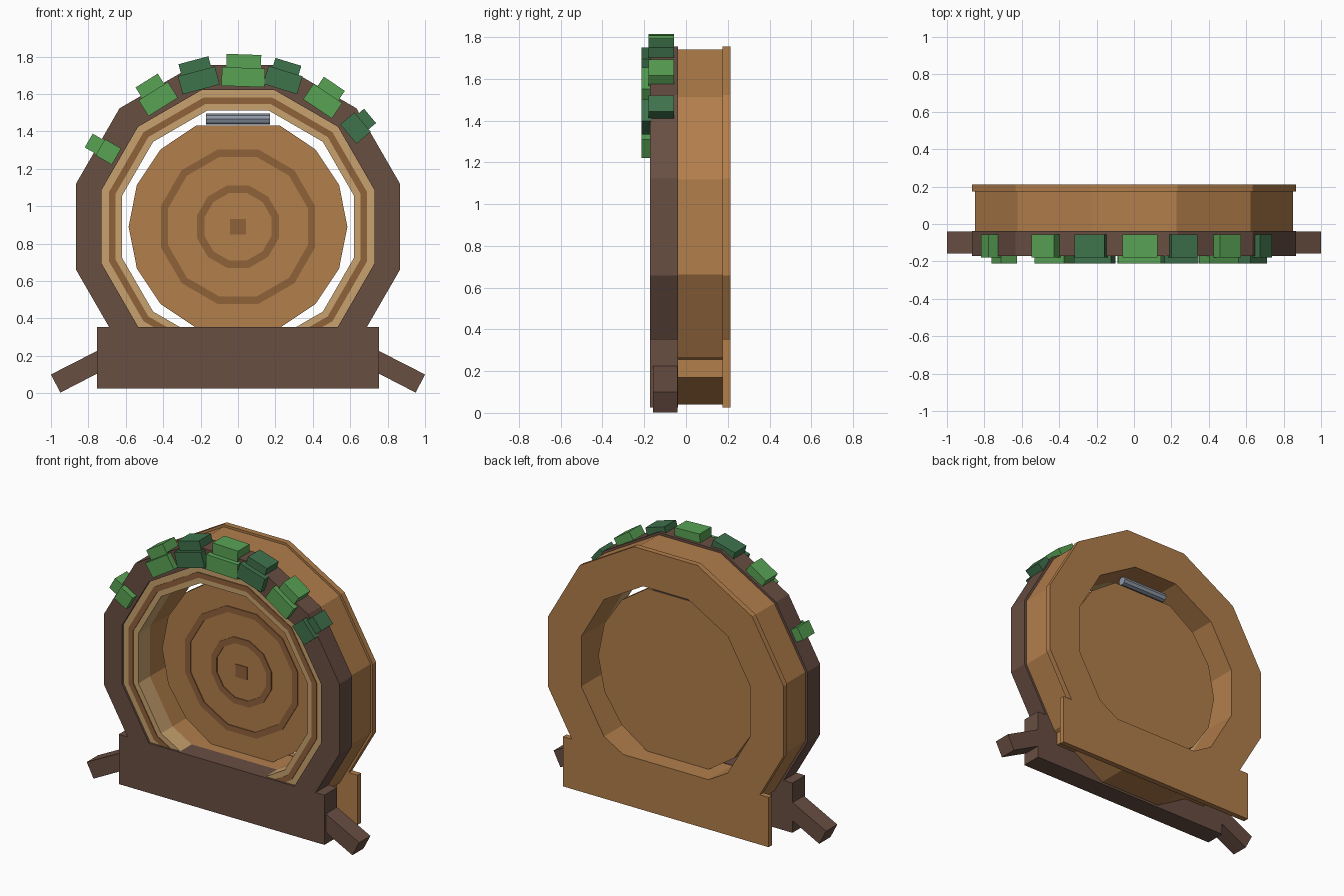
import bpy, bmesh, math

if "Cube" in bpy.data.objects:
    bpy.data.objects.remove(bpy.data.objects["Cube"])

CZ = 0.89  # height of the round frame's centre


def material(name, hexcode):
    rgb = [int(hexcode[i:i + 2], 16) / 255 for i in (0, 2, 4)]
    lin = [c / 12.92 if c <= 0.04045 else ((c + 0.055) / 1.055) ** 2.4 for c in rgb]
    m = bpy.data.materials.new(name)
    m.diffuse_color = (*lin, 1)
    m.use_nodes = True
    m.node_tree.nodes["Principled BSDF"].inputs["Base Color"].default_value = m.diffuse_color
    return m


BARK = material("dark bark", "684E42")
WOOD = material("warm wood", "B27E4B")
STRIPE = material("brown stripe", "8F623A")
TAN = material("light tan", "C8A26E")
LEAF = material("light leaf", "59A355")
LEAF_DARK = material("dark leaf", "3F734C")
METAL = material("grey metal", "8E98A6")


def finish(name, bm, mat):
    bmesh.ops.recalc_face_normals(bm, faces=bm.faces)
    me = bpy.data.meshes.new(name)
    bm.to_mesh(me)
    bm.free()
    me.materials.append(mat)
    ob = bpy.data.objects.new(name, me)
    bpy.context.collection.objects.link(ob)
    return ob


def prism(name, pts, y0, y1, mat):
    """Extrude an (x, z) outline from y0 to y1."""
    bm = bmesh.new()
    a = [bm.verts.new((x, y0, z)) for x, z in pts]
    b = [bm.verts.new((x, y1, z)) for x, z in pts]
    bm.faces.new(a)
    bm.faces.new(b[::-1])
    n = len(pts)
    for i in range(n):
        j = (i + 1) % n
        bm.faces.new((a[i], b[i], b[j], a[j]))
    return finish(name, bm, mat)


def box(name, x0, x1, y0, y1, z0, z1, mat):
    return prism(name, [(x0, z0), (x1, z0), (x1, z1), (x0, z1)], y0, y1, mat)


def ring(name, outer, inner, y0, y1, mat, n=12):
    """Flat-sided ring; radii are measured to the middle of the sides."""
    bm = bmesh.new()
    loops = []
    for r, y in ((outer, y0), (outer, y1), (inner, y1), (inner, y0)):
        R = r / math.cos(math.pi / n)
        loops.append([bm.verts.new((R * math.cos((k + .5) * math.tau / n), y,
                                    CZ + R * math.sin((k + .5) * math.tau / n)))
                      for k in range(n)])
    for s in range(4):
        p, q = loops[s], loops[(s + 1) % 4]
        for i in range(n):
            j = (i + 1) % n
            bm.faces.new((p[i], p[j], q[j], q[i]))
    return finish(name, bm, mat)


def radial_block(name, ang, r, tang, rad, y0, y1, mat):
    """Block lying along the rim at an angle in degrees."""
    c, s = math.cos(math.radians(ang)), math.sin(math.radians(ang))
    pts = []
    for u, v in ((-1, -1), (1, -1), (1, 1), (-1, 1)):
        t, d = u * tang / 2, r + v * rad / 2
        pts.append((d * c - t * s, CZ + d * s + t * c))
    return prism(name, pts, y0, y1, mat)


# Round frame, tunnel and back plate
ring("front_frame", 0.865, 0.73, -0.172, -0.038, BARK)
ring("tunnel_wall", 0.85, 0.62, -0.038, 0.175, WOOD)
ring("back_plate", 0.865, 0.62, 0.175, 0.212, WOOD)

# Bases
box("front_base", -0.755, 0.755, -0.172, -0.038, 0.025, 0.355, BARK)
box("back_base", -0.755, 0.755, 0.175, 0.212, 0.025, 0.355, WOOD)
box("tunnel_floor", -0.6, 0.6, -0.038, 0.175, 0.17, 0.352, WOOD)

# Slanted feet
for side, tag in ((-1, "left"), (1, "right")):
    prism("foot_" + tag, [(side * x, z) for x, z in
                          ((0.7, 0.253), (1.0, 0.1), (0.95, 0.003), (0.7, 0.132))],
          -0.158, -0.04, BARK)

# Tan lining with a painted stripe
ring("lining", 0.73, 0.62, -0.158, -0.038, TAN)
ring("lining_stripe", 0.69, 0.655, -0.163, -0.157, STRIPE)

# Hatch disc: sixteen sides, flattened at top and bottom
prism("hatch", [(0.585 * math.cos(k * math.tau / 16), CZ + 0.585 * math.sin(k * math.tau / 16))
                for k in range(16) if k not in (4, 12)], 0.04, 0.085, WOOD)
ring("hatch_outer_stripe", 0.412, 0.373, 0.034, 0.041, STRIPE)
ring("hatch_inner_stripe", 0.22, 0.18, 0.034, 0.041, STRIPE)
box("hatch_centre", -0.042, 0.042, 0.034, 0.041, CZ - 0.042, CZ + 0.042, STRIPE)

# Hinge rod
bm = bmesh.new()
bmesh.ops.create_cone(bm, cap_ends=True, segments=8, radius1=0.029, radius2=0.029, depth=0.34)
hinge = finish("hinge_rod", bm, METAL)
hinge.rotation_euler = (0, math.pi / 2, 0)
hinge.location = (0, 0.085, 1.465)

# Leaves: angle, front radius, front width, top width, dark
leaves = [(150, 0.80, 0.10, 0.085, 0), (122, 0.805, 0.185, 0.14, 0),
          (105, 0.81, 0.205, 0.165, 1), (88, 0.80, 0.23, 0.185, 0),
          (73, 0.82, 0.19, 0.145, 1), (56, 0.81, 0.185, 0.135, 0),
          (40, 0.82, 0.135, 0.10, 1)]
for i, (ang, r, wf, wt, dark) in enumerate(leaves):
    mat = LEAF_DARK if dark else LEAF
    radial_block(f"front_leaf_{i}", ang, r, wf, 0.1, -0.212, -0.165, mat)
    radial_block(f"top_leaf_{i}", ang, 0.884, wt, 0.075, -0.18, -0.057, mat)
